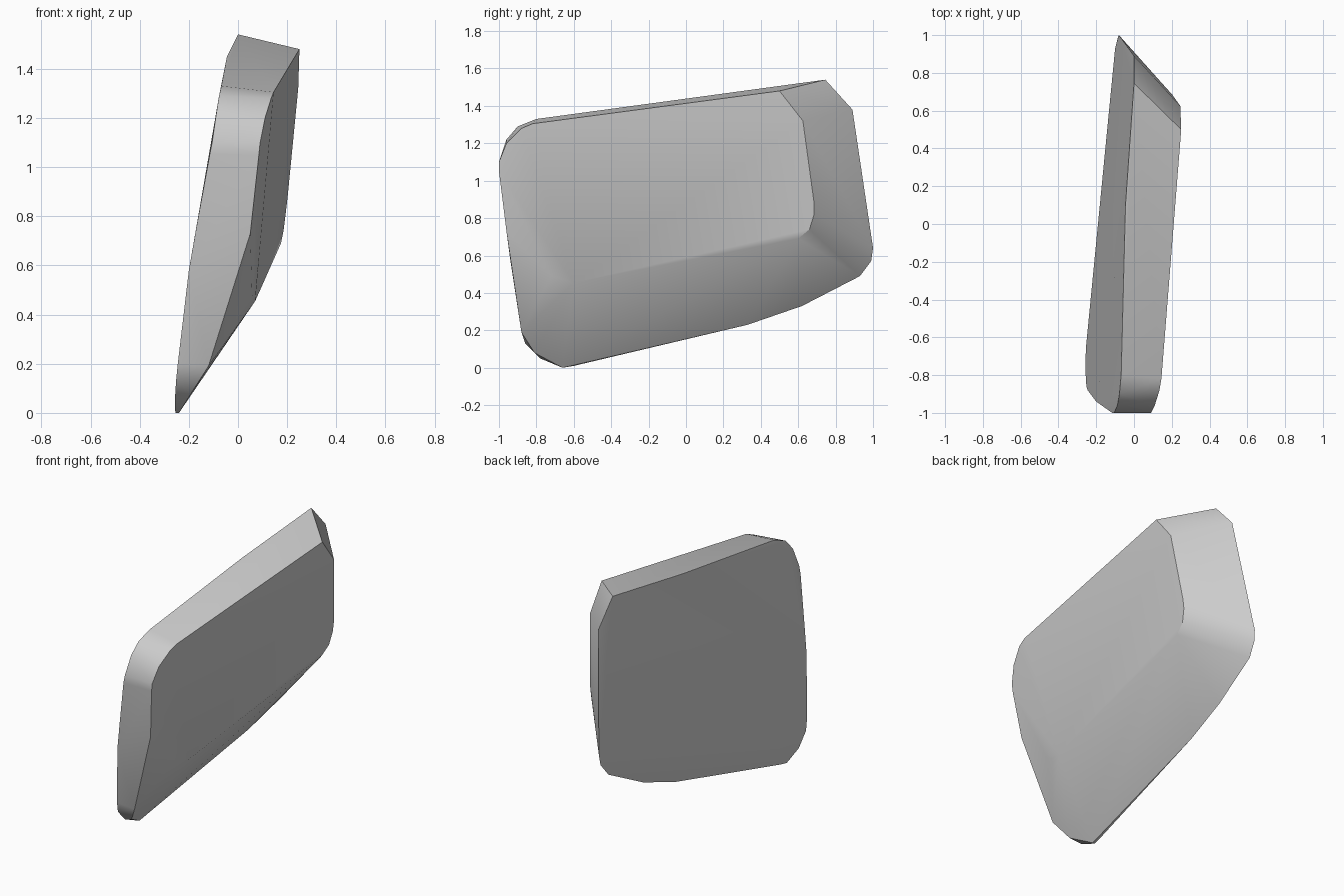
import bpy
import bmesh
import math

# Remove the default cube
default_cube = bpy.data.objects.get("Cube")
if default_cube:
    bpy.data.objects.remove(default_cube, do_unlink=True)


def make_material(name, colour):
    material = bpy.data.materials.new(name)
    material.use_nodes = True
    material.diffuse_color = colour
    shader = material.node_tree.nodes.get("Principled BSDF")
    shader.inputs["Base Color"].default_value = colour
    return material


def convex_solid(name, outlines, material):
    """Wrap a convex skin around several rim outlines."""
    bm = bmesh.new()
    for outline in outlines:
        for point in outline:
            bm.verts.new(point)
    hull = bmesh.ops.convex_hull(bm, input=bm.verts[:])
    unused = {item for item in hull["geom_interior"] + hull["geom_unused"]
              if isinstance(item, bmesh.types.BMVert)}
    bmesh.ops.delete(bm, geom=list(unused), context="VERTS")
    # Merge the nearly coplanar triangles into clean panels
    bmesh.ops.dissolve_limit(bm, angle_limit=math.radians(1),
                             verts=bm.verts[:], edges=bm.edges[:])
    bmesh.ops.recalc_face_normals(bm, faces=bm.faces[:])
    mesh = bpy.data.meshes.new(name)
    bm.to_mesh(mesh)
    bm.free()
    mesh.materials.append(material)
    solid = bpy.data.objects.new(name, mesh)
    bpy.context.collection.objects.link(solid)
    return solid


def smooth_sharp(solid, degrees):
    bpy.ops.object.select_all(action="DESELECT")
    solid.select_set(True)
    bpy.context.view_layer.objects.active = solid
    bpy.ops.object.shade_smooth_by_angle(angle=math.radians(degrees))


# Wide rim on the right side of the slab
wide_top = [
    (0, .745, 1.54), (-.045, .1, 1.45), (-.068, -.8, 1.33),
    (-.077, -.9, 1.29), (-.088, -.96, 1.22),
]
wide_front = [
    (-.105, -1, 1.1), (-.115, -1, 1.05), (-.172, -.96, .74),
    (-.2, -.94, .58), (-.245, -.88, .2),
]
wide_bottom = [
    (-.252, -.86, .13), (-.257, -.78, .05), (-.255, -.66, 0),
    (-.248, -.6, .01), (-.158, .33, .23), (-.13, .62, .33),
]
wide_back = [
    (-.1, .93, .49), (-.085, .99, .57), (-.08, 1, .64), (0, .89, 1.38),
]

# Thin lip where the front edge meets the sloping underside
lower_lip = [(-.12, -.88, .19), (-.19, -.81, .08), (-.24, -.66, 0)]

# Narrow rim on the left side of the slab
narrow_top = [
    (.25, .5, 1.48), (.145, -.82, 1.305), (.135, -.88, 1.28),
    (.11, -.96, 1.2), (.09, -1, 1.1),
]
narrow_bottom = [
    (.085, -1, 1.05), (.05, -.96, .73), (.057, -.72, .49),
    (.06, -.67, .46), (.07, -.6, .455),
]
narrow_back = [
    (.175, .6, .69), (.185, .66, .74), (.195, .685, .82),
    (.202, .685, .88), (.245, .625, 1.32),
]

grey = make_material("plain grey", (.6, .6, .6, 1))
slab = convex_solid(
    "bevelled_slab",
    [wide_top, wide_front, wide_bottom, wide_back, lower_lip,
     narrow_top, narrow_bottom, narrow_back],
    grey,
)
smooth_sharp(slab, 30)
